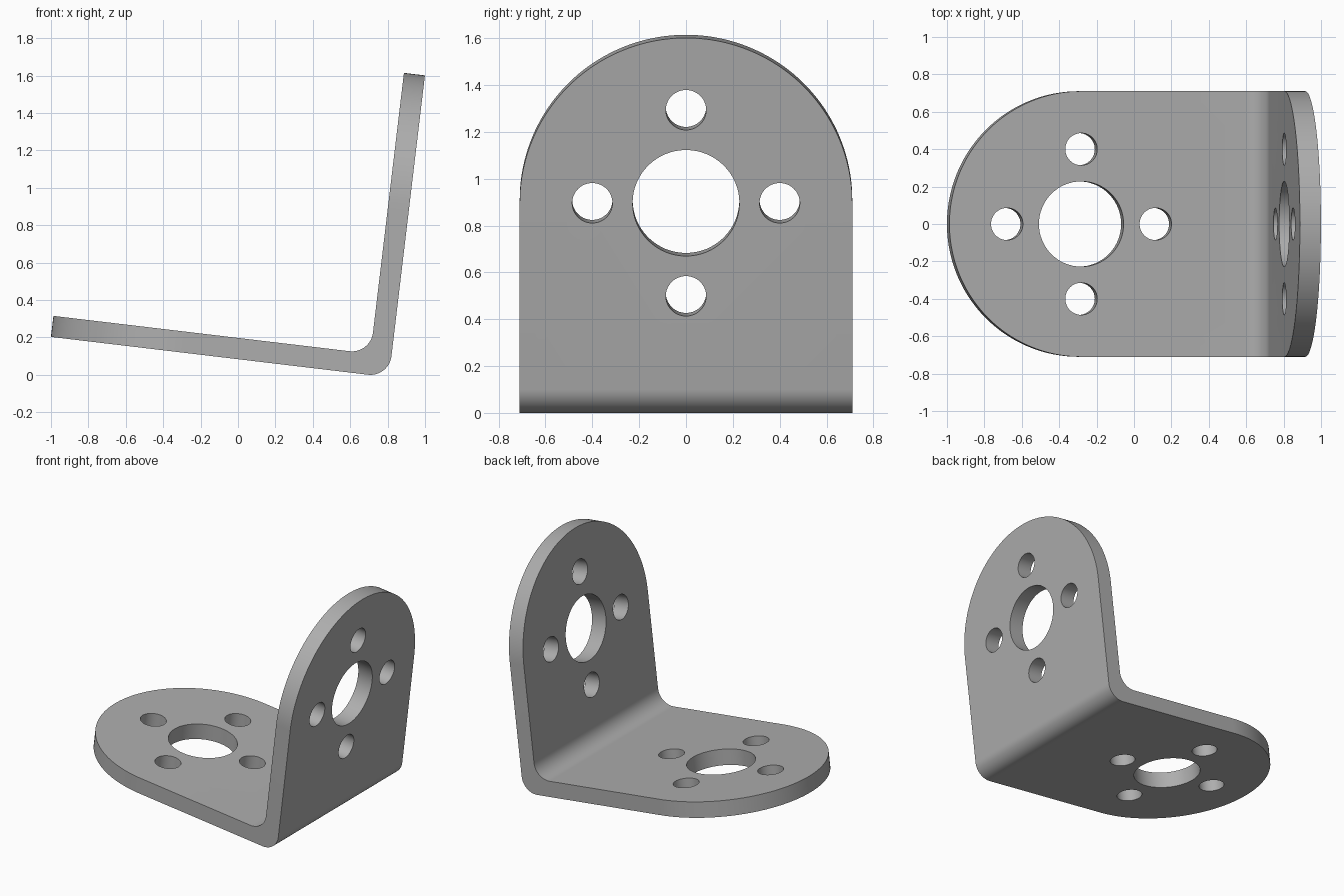
import bpy
import bmesh
import math
from mathutils import Matrix, Vector

cube = bpy.data.objects.get("Cube")
if cube:
    bpy.data.objects.remove(cube, do_unlink=True)

THICK = 0.113        # sheet thickness, also both bend radii
HALF = 0.71          # half width and end radius
BASE, UPRIGHT = 1.82, 1.625
TILT = math.radians(6.8)


def arc(cx, cy, r, start, end, n):
    """Points along an arc, angles in degrees."""
    angles = [math.radians(start + (end - start) * i / n) for i in range(n + 1)]
    return [(cx + r * math.cos(a), cy + r * math.sin(a)) for a in angles]


def add_prism(bm, outline, place, low, high):
    """Extrude an outline between two depths; place maps (a, b, depth) to 3D."""
    ends = [[bm.verts.new(place(a, b, d)) for a, b in outline] for d in (low, high)]
    bm.faces.new(ends[0])
    bm.faces.new(ends[1][::-1])
    n = len(outline)
    for i in range(n):
        j = (i + 1) % n
        bm.faces.new((ends[0][j], ends[0][i], ends[1][i], ends[1][j]))


def make_object(name, bm):
    bmesh.ops.recalc_face_normals(bm, faces=bm.faces)
    mesh = bpy.data.meshes.new(name)
    bm.to_mesh(mesh)
    bm.free()
    obj = bpy.data.objects.new(name, mesh)
    bpy.context.collection.objects.link(obj)
    return obj


# Bent sheet: L profile with rounded inner and outer bend
t = THICK
profile = [(-BASE, t), (-BASE, 0)]
profile += arc(-t, t, t, -90, 0, 16)
profile += [(0, UPRIGHT), (-t, UPRIGHT)]
profile += arc(-2 * t, 2 * t, t, 0, -90, 16)
bm = bmesh.new()
add_prism(bm, profile, lambda a, b, d: Vector((a, d, b)), -HALF, HALF)
bracket = make_object("angle_bracket", bm)


# Cutter for one leg: rounded end, central bore and four bolt holes
def leg_cutter(name, length, place):
    bm = bmesh.new()
    c = length - HALF
    end_trim = arc(c, 0, HALF, -90, 90, 80)
    end_trim += [(c, 1), (length + 0.2, 1), (length + 0.2, -1), (c, -1)]
    add_prism(bm, end_trim, place, -0.1, t + 0.1)
    holes = [(c, 0, 0.228)]
    holes += [(c + x, y, 0.086) for x, y in ((0.4, 0), (-0.4, 0), (0, 0.4), (0, -0.4))]
    for x, y, r in holes:
        add_prism(bm, arc(x, y, r, 0, 360, 64)[:-1], place, -0.1, t + 0.1)
    cutter = make_object(name, bm)
    cutter.hide_render = True
    mod = bracket.modifiers.new(name, "BOOLEAN")
    mod.operation = "DIFFERENCE"
    mod.solver = "EXACT"
    mod.object = cutter
    return cutter


cutters = [
    leg_cutter("base_cutter", BASE, lambda a, b, d: Vector((-a, b, d))),
    leg_cutter("upright_cutter", UPRIGHT, lambda a, b, d: Vector((-d, b, a))),
]

# Bake the cuts, then tilt the bracket into place
bpy.context.view_layer.update()
evaluated = bracket.evaluated_get(bpy.context.evaluated_depsgraph_get())
cut_mesh = bpy.data.meshes.new_from_object(evaluated)
bracket.modifiers.clear()
bracket.data = cut_mesh
for cutter in cutters:
    bpy.data.objects.remove(cutter, do_unlink=True)
cut_mesh.transform(Matrix.Translation((0.807, 0, -0.0126)) @ Matrix.Rotation(TILT, 4, "Y"))

# Plain grey metal
grey = bpy.data.materials.new("grey_metal")
grey.use_nodes = True
colour = (0.42, 0.42, 0.42, 1)
grey.diffuse_color = colour
grey.node_tree.nodes["Principled BSDF"].inputs["Base Color"].default_value = colour
cut_mesh.materials.clear()
cut_mesh.materials.append(grey)

bpy.ops.object.select_all(action="DESELECT")
bracket.select_set(True)
bpy.context.view_layer.objects.active = bracket
bpy.ops.object.shade_smooth_by_angle(angle=math.radians(30))
